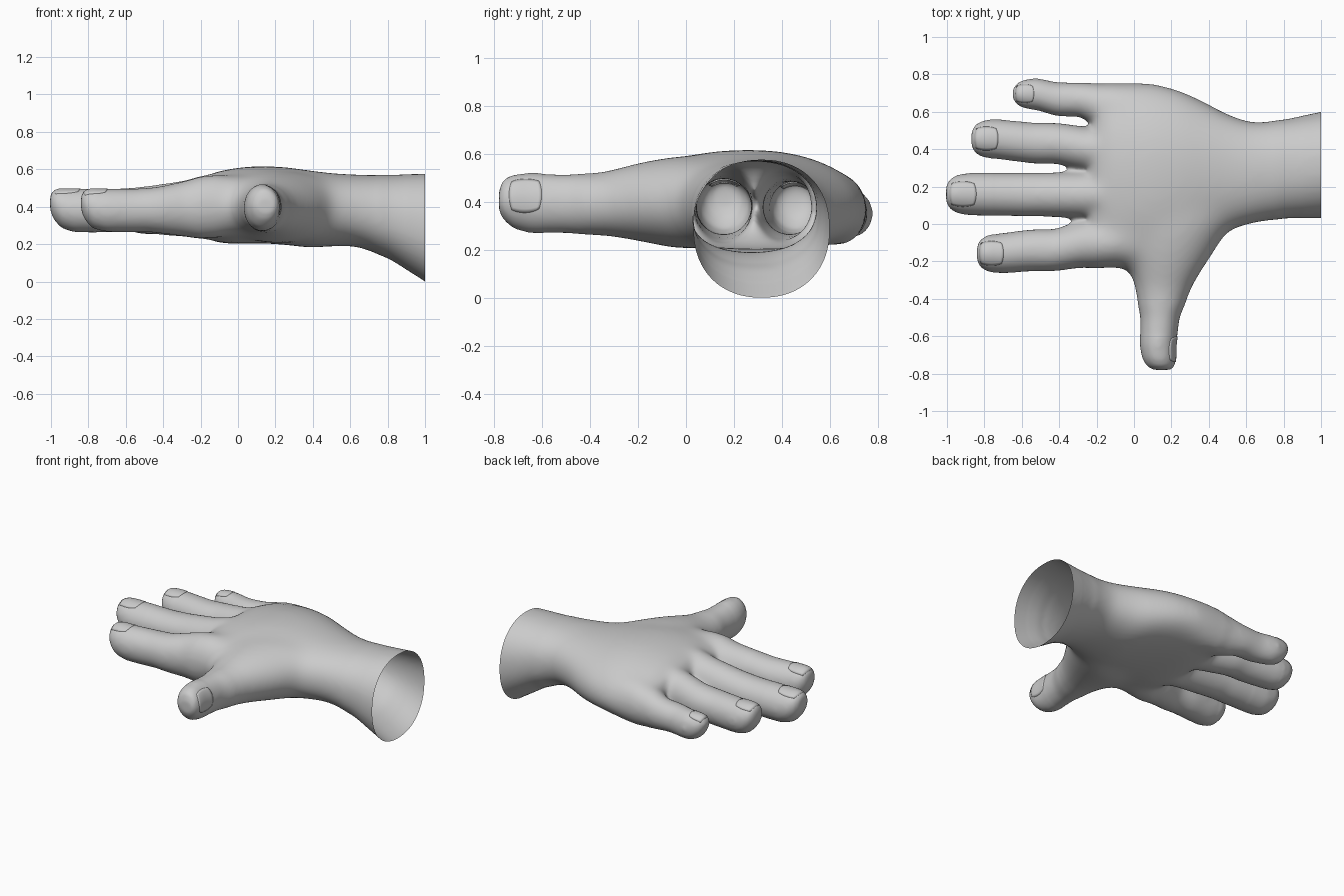
import bpy, bmesh, math
from mathutils import Vector
from mathutils.bvhtree import BVHTree

if "Cube" in bpy.data.objects:
    bpy.data.objects.remove(bpy.data.objects["Cube"])

bm = bmesh.new()


def loft(sections, axis, power=2.0, droop=0.0, n=40):
    """Closed tube. Section: (position on axis, side min, side max, z min, z max)."""
    rings = []
    for p, s0, s1, z0, z1 in sections:
        ring = []
        for i in range(n):
            a = 2 * math.pi * i / n
            c, s = math.cos(a), math.sin(a)
            c = math.copysign(abs(c) ** (2 / power), c)
            s = math.copysign(abs(s) ** (2 / power), s)
            side = (s0 + s1) / 2 + c * (s1 - s0) / 2
            z = (z0 + z1) / 2 + s * (z1 - z0) / 2
            if c > 0 and p < 0.5:
                z -= droop * c * c * min(1, (0.5 - p) * 3)
            ring.append(bm.verts.new((p, side, z) if axis == 'X' else (side, p, z)))
        rings.append(ring)
    faces = [bm.faces.new(rings[0]), bm.faces.new(rings[-1])]
    for r, q in zip(rings, rings[1:]):
        for i in range(n):
            j = (i + 1) % n
            faces.append(bm.faces.new((r[i], r[j], q[j], q[i])))
    bmesh.ops.recalc_face_normals(bm, faces=faces)


def finger(tip, y_tip, w_tip, y_mid, w_mid, base, y_base, w_base, drop=0.0, low=0.0):
    """Blunt-topped finger pointing along -x, buried in the palm at its base."""
    def sec(x, y, w, z0, z1):
        return (x, y - w, y + w, z0 - low, z1 - drop)
    t = tip - 0.005
    mid = (tip + 0.15 + base) / 2
    loft([sec(t, y_tip, w_tip * 0.4, 0.38, 0.465),
          sec(t + 0.02, y_tip, w_tip * 0.72, 0.33, 0.492),
          sec(t + 0.06, y_tip, w_tip * 0.93, 0.285, 0.497),
          sec(t + 0.13, y_tip, w_tip * 1.02, 0.262, 0.497),
          sec(mid - 0.06, y_mid, w_mid, 0.26, 0.498),
          sec(mid, y_mid, w_mid, 0.263, 0.503),
          sec(mid + 0.06, y_mid, w_mid, 0.256, 0.508),
          sec(base, y_base, w_base, 0.238, 0.54),
          sec(base + 0.12, y_base, w_base * 1.05, 0.222, 0.575),
          sec(base + 0.3, y_base, w_base * 0.9, 0.25, 0.57)], 'X')


# palm and wrist
loft([(1.06, 0.03, 0.615, -0.045, 0.577), (1.0, 0.03, 0.60, 0.0, 0.577),
      (0.81, 0.03, 0.56, 0.12, 0.57), (0.63, 0.0, 0.544, 0.19, 0.573),
      (0.5, -0.04, 0.592, 0.187, 0.58), (0.38, -0.1, 0.657, 0.178, 0.595),
      (0.25, -0.17, 0.72, 0.197, 0.614), (0.1, -0.22, 0.76, 0.206, 0.62),
      (-0.05, -0.24, 0.763, 0.198, 0.604), (-0.14, -0.235, 0.755, 0.215, 0.58),
      (-0.2, -0.23, 0.70, 0.25, 0.545), (-0.235, -0.2, 0.46, 0.28, 0.51)],
     'X', power=2.2, droop=0.045)

# four fingers
finger(-0.835, -0.157, 0.107, -0.14, 0.114, -0.28, -0.105, 0.129)
finger(-1.0, 0.16, 0.112, 0.157, 0.117, -0.29, 0.155, 0.125)
finger(-0.865, 0.455, 0.106, 0.432, 0.111, -0.24, 0.40, 0.119, 0.01)
finger(-0.645, 0.695, 0.086, 0.665, 0.093, -0.2, 0.634, 0.119, 0.05, 0.012)

# thumb with its web
loft([(-0.78, 0.10, 0.20, 0.36, 0.45), (-0.763, 0.07, 0.218, 0.325, 0.495),
      (-0.72, 0.043, 0.226, 0.287, 0.515), (-0.65, 0.03, 0.226, 0.268, 0.522),
      (-0.5, 0.033, 0.245, 0.268, 0.515), (-0.36, 0.005, 0.305, 0.255, 0.525),
      (-0.27, -0.02, 0.355, 0.245, 0.548), (-0.18, -0.06, 0.415, 0.23, 0.57),
      (-0.06, -0.1, 0.49, 0.205, 0.59), (0.03, -0.1, 0.57, 0.2, 0.592),
      (0.15, -0.05, 0.6, 0.23, 0.57)], 'Y')

# fuse all parts into one smooth skin
raw = bpy.data.meshes.new("raw")
bm.to_mesh(raw)
bm.free()
temp = bpy.data.objects.new("temp", raw)
bpy.context.collection.objects.link(temp)
rem = temp.modifiers.new("fuse", 'REMESH')
rem.mode = 'VOXEL'
rem.voxel_size = 0.013
sm = temp.modifiers.new("soften", 'SMOOTH')
sm.factor = 0.5
sm.iterations = 16
dg = bpy.context.evaluated_depsgraph_get()
skin = bpy.data.meshes.new_from_object(temp.evaluated_get(dg))
bpy.data.objects.remove(temp)

# relax the palm and knuckles further, then cut the wrist open
bm = bmesh.new()
bm.from_mesh(skin)
for steps, x_min, y_min in ((40, -0.19, -0.42), (25, -0.1, -0.35)):
    palm = [v for v in bm.verts if x_min < v.co.x < 0.75 and v.co.y > y_min]
    for _ in range(steps):
        bmesh.ops.smooth_vert(bm, verts=palm, factor=0.5,
                              use_axis_x=True, use_axis_y=True, use_axis_z=True)
edge_zone = [v for v in bm.verts if -0.75 < v.co.x < 0.9 and v.co.y > -0.6]
for _ in range(10):
    bmesh.ops.smooth_vert(bm, verts=edge_zone, factor=0.5,
                          use_axis_x=True, use_axis_y=True, use_axis_z=True)
bmesh.ops.bisect_plane(bm, geom=bm.verts[:] + bm.edges[:] + bm.faces[:],
                       plane_co=(1, 0, 0), plane_no=(1, 0, 0), clear_outer=True)
for f in bm.faces:
    f.smooth = True
tree = BVHTree.FromBMesh(bm)
bm.to_mesh(skin)
bm.free()
hand = bpy.data.objects.new("hand", skin)
bpy.context.collection.objects.link(hand)


def nail(name, origin, u, v, out, n=10):
    """Rounded plate draped on the skin; u and v are half-extent vectors."""
    origin, u, v, out = Vector(origin), Vector(u), Vector(v), Vector(out).normalized()
    nb = bmesh.new()
    grid = []
    for i in range(n + 1):
        row = []
        for j in range(n + 1):
            a, b = 2 * i / n - 1, 2 * j / n - 1
            p = origin + u * a * math.sqrt(1 - 0.3 * b * b) + v * b * math.sqrt(1 - 0.3 * a * a)
            hit = tree.ray_cast(p + out * 0.5, -out)[0] or tree.find_nearest(p)[0]
            row.append(nb.verts.new(hit + out * 0.003))
        grid.append(row)
    for i in range(n):
        for j in range(n):
            nb.faces.new((grid[i][j], grid[i + 1][j], grid[i + 1][j + 1], grid[i][j + 1])).smooth = True
    nb.normal_update()
    if sum((f.normal.dot(out) for f in nb.faces)) < 0:
        bmesh.ops.reverse_faces(nb, faces=nb.faces[:])
    me = bpy.data.meshes.new(name)
    nb.to_mesh(me)
    nb.free()
    ob = bpy.data.objects.new(name, me)
    bpy.context.collection.objects.link(ob)
    mod = ob.modifiers.new("thickness", 'SOLIDIFY')
    mod.thickness = 0.008
    mod.offset = -1


# nails
for name, x, y, hx, hy in (("index_nail", -0.763, -0.157, 0.066, 0.066),
                           ("middle_nail", -0.915, 0.16, 0.072, 0.068),
                           ("ring_nail", -0.79, 0.457, 0.064, 0.064),
                           ("little_nail", -0.585, 0.697, 0.05, 0.05)):
    nail(name, (x, y, 0.48), (hx, 0, 0), (0, hy, 0), (0, 0, 1))
nail("thumb_nail", (0.22, -0.67, 0.43), (0, 0.068, 0), (-0.03, 0, 0.066), (1, 0, 0.35))
